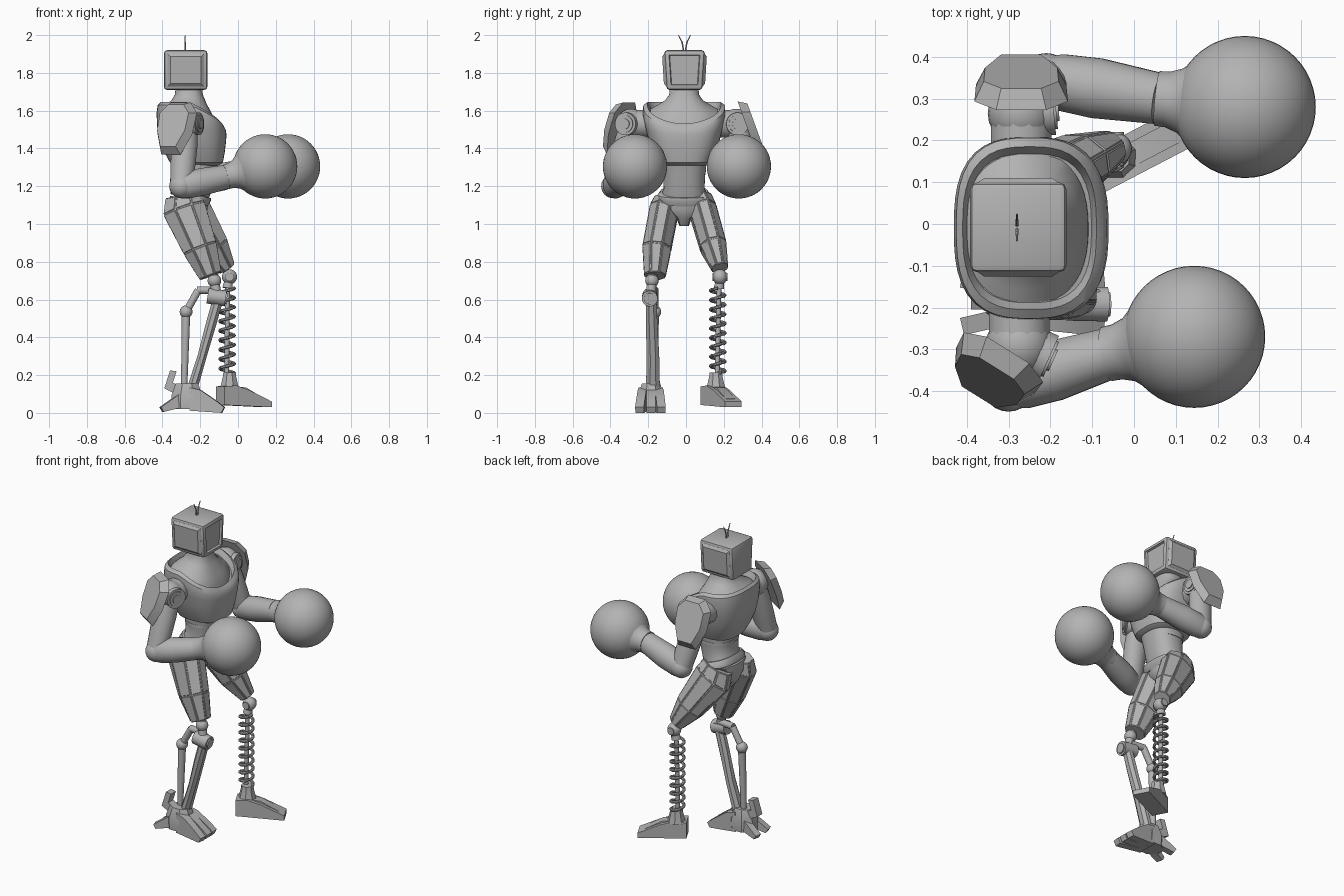
import bpy, bmesh, math
from mathutils import Vector, Matrix, Euler

cube = bpy.data.objects.get("Cube")
if cube:
    bpy.data.objects.remove(cube, do_unlink=True)

gray = bpy.data.materials.new("plain_gray")
gray.use_nodes = True
gray.diffuse_color = (0.45, 0.45, 0.45, 1)
gray.node_tree.nodes["Principled BSDF"].inputs["Base Color"].default_value = gray.diffuse_color
parts = []


def finish(name, bm):
    bmesh.ops.recalc_face_normals(bm, faces=bm.faces)
    mesh = bpy.data.meshes.new(name)
    bm.to_mesh(mesh)
    bm.free()
    mesh.materials.append(gray)
    obj = bpy.data.objects.new(name, mesh)
    bpy.context.collection.objects.link(obj)
    parts.append(obj)
    return obj


def tube(name, rows, sides=24, power=2, panels=0, dip=None):
    """Loft rings along a path; each row is (point, depth radius, width radius)."""
    bm = bmesh.new()
    pts = [Vector(r[0]) for r in rows]
    rings = []
    for i, (p, row) in enumerate(zip(pts, rows)):
        d = (pts[min(i + 1, len(pts) - 1)] - pts[max(i - 1, 0)]).normalized()
        if dip:
            d = Vector((0, 0, 1))
        ref = Vector((0, 1, 0)) if abs(d.y) < 0.8 else Vector((0, 0, 1))
        u = (ref - d * ref.dot(d)).normalized()
        w = u.cross(d)
        ring = []
        for k in range(sides):
            a = math.tau * (k + 0.5) / sides
            c, s = math.cos(a), math.sin(a)
            f = (abs(c) ** power + abs(s) ** power) ** (-1 / power)
            v = p + w * (row[1] * c * f) + u * (row[2] * s * f)
            if dip:
                v.z -= dip[i] * max(0, c + 0.1) ** 1.4
            ring.append(bm.verts.new(v))
        rings.append(ring)
    walls = []
    for a, b in zip(rings, rings[1:]):
        for k in range(sides):
            j = (k + 1) % sides
            walls.append(bm.faces.new((a[k], a[j], b[j], b[k])))
    bm.faces.new(rings[0])
    bm.faces.new(rings[-1])
    bmesh.ops.recalc_face_normals(bm, faces=bm.faces)
    if panels:
        bmesh.ops.inset_individual(bm, faces=walls, thickness=0.005, depth=0)
        bmesh.ops.inset_individual(bm, faces=walls, thickness=0.003, depth=panels)
    return finish(name, bm)


def rod(name, a, b, r, r2=None, sides=16):
    return tube(name, [(a, r, r), (b, r2 or r, r2 or r)], sides)


def ball(name, loc, r, seg=24):
    bm = bmesh.new()
    bmesh.ops.create_uvsphere(bm, u_segments=seg, v_segments=seg // 2, radius=r,
                              matrix=Matrix.Translation(loc))
    return finish(name, bm)


def prism(name, profile, depth, loc, rot=(0, 0, 0), taper=1.0):
    """Extrude an x-z outline along y; the +y face may be scaled."""
    bm = bmesh.new()
    m = Matrix.Translation(loc) @ Euler([math.radians(r) for r in rot]).to_matrix().to_4x4()
    sides = []
    for y, s in ((-depth / 2, 1), (depth / 2, taper)):
        sides.append([bm.verts.new(m @ Vector((x * s, y, z * s))) for x, z in profile])
    a, b = sides
    n = len(a)
    for k in range(n):
        bm.faces.new((a[k], a[(k + 1) % n], b[(k + 1) % n], b[k]))
    bm.faces.new(a)
    bm.faces.new(b)
    return finish(name, bm)


# Boxy head: recessed screen in front, sloped raised panels on the sides
bm = bmesh.new()
bmesh.ops.create_cube(bm, size=1, matrix=Matrix.Translation((-0.277, -0.008, 1.815))
                      @ Matrix.Diagonal((0.23, 0.216, 0.21, 1)))
for v in bm.verts:
    if v.co.z < 1.8:
        v.co.y = -0.008 + (v.co.y + 0.008) * 0.88
bmesh.ops.bevel(bm, geom=bm.edges[:], offset=0.016, segments=2, affect='EDGES', profile=0.5)
bm.normal_update()
for direction, width, slope, push in (((1, 0, 0), 0.012, 0.006, -0.012),
                                      ((0, 1, 0), 0.003, 0.022, 0.012),
                                      ((0, -1, 0), 0.003, 0.022, 0.012)):
    face = max((f for f in bm.faces if f.normal.dot(Vector(direction)) > 0.9),
               key=lambda f: f.calc_area())
    bmesh.ops.inset_region(bm, faces=[face], thickness=width, depth=0)
    bmesh.ops.inset_region(bm, faces=[face], thickness=slope, depth=push)
finish("head", bm)
for side in (-1, 1):
    tube("antenna", [((-0.28, -0.008 + side * y, z), r, r) for y, z, r in
                     ((0.005, 1.915, 0.004), (0.012, 1.96, 0.004), (0.032, 2.0, 0.002))], 6)

# Neck, chest and collar
tube("neck", [((-0.26, -0.01, z), a, b) for z, a, b in
              ((1.55, 0.155, 0.185), (1.605, 0.15, 0.185), (1.628, 0.125, 0.145),
               (1.655, 0.092, 0.1), (1.685, 0.074, 0.079), (1.73, 0.07, 0.075))], 48, 2.4,
     dip=(0.09, 0.08, 0.045, 0.012, 0, 0))
tube("chest", [((x, -0.01, z), a, b) for x, z, a, b in
               ((-0.215, 1.31, 0.11, 0.11), (-0.22, 1.325, 0.14, 0.14),
                (-0.23, 1.38, 0.16, 0.168), (-0.24, 1.45, 0.177, 0.19),
                (-0.245, 1.52, 0.184, 0.205), (-0.248, 1.59, 0.183, 0.218),
                (-0.25, 1.63, 0.175, 0.216), (-0.25, 1.645, 0.16, 0.195),
                (-0.25, 1.61, 0.148, 0.178))],
     48, 2.8, dip=(0, 0, 0, 0.01, 0.04, 0.08, 0.1, 0.1, 0.1))

# Waist, belt and pelvis
tube("abdomen", [((x, -0.01, z), a, b) for x, z, a, b in
                 ((-0.25, 1.15, 0.095, 0.12), (-0.235, 1.19, 0.095, 0.108),
                  (-0.225, 1.26, 0.1, 0.112), (-0.22, 1.33, 0.115, 0.12))], 32, 2.4)
tube("abdomen_band", [((-0.225, -0.01, z), 0.104, 0.117) for z in (1.275, 1.29)], 32, 2.4)
tube("belt", [((x, -0.01, z), a, b) for x, z, a, b in
              ((-0.255, 1.125, 0.1, 0.135), (-0.25, 1.14, 0.108, 0.142),
               (-0.25, 1.155, 0.108, 0.14), (-0.245, 1.17, 0.1, 0.125))], 32, 2.6)
tube("pelvis", [((x, -0.01, z), a, b) for x, z, a, b in
                ((-0.265, 0.99, 0.05, 0.025), (-0.265, 1.03, 0.085, 0.04),
                 (-0.265, 1.08, 0.105, 0.09), (-0.26, 1.14, 0.1, 0.13))], 12, 3)

# Arms: shoulder, pad, upper arm, elbow, forearm, round glove
pad_outline = ((-0.06, 0.14), (0.06, 0.14), (0.112, 0.08), (0.108, -0.04),
               (0.06, -0.155), (-0.06, -0.155), (-0.108, -0.04), (-0.112, 0.08))


def arm(side, shoulder, elbow, wrist, glove, disc_dir, pad, pad_yaw):
    s, e, w, g = (Vector(p) for p in (shoulder, elbow, wrist, glove))
    name = side + "_"
    inner = Vector((s.x, s.y * 0.6, s.z))
    tube(name + "shoulder_mount", [(inner, 0.075, 0.075), (s, 0.075, 0.075)], 12)
    ball(name + "shoulder", s, 0.08)
    d = Vector(disc_dir).normalized()
    for label, r, far in (("disc", 0.06, 0.078), ("disc_rim", 0.046, 0.084), ("hub", 0.028, 0.09)):
        rod(name + "shoulder_" + label, s, s + d * far, r, sides=24)
    down = e - s
    tube(name + "upper_arm", [(s, 0.062, 0.06), (s + down * 0.35, 0.07, 0.062),
                              (s + down * 0.7, 0.066, 0.06), (e, 0.06, 0.058)], 20)
    ball(name + "elbow", e, 0.064)
    f = w - e
    tube(name + "forearm", [(e - f * 0.1, 0.06, 0.05), (e + f * 0.12, 0.072, 0.068),
                            (e + f * 0.45, 0.074, 0.073), (w, 0.064, 0.062)], 20)
    n = g - w
    tube(name + "glove_cuff", [(w - n * 0.02, 0.066, 0.066), (w + n * 0.1, 0.067, 0.067),
                               (w + n * 0.25, 0.078, 0.078), (w + n * 0.38, 0.102, 0.102),
                               (w + n * 0.5, 0.128, 0.128)], 32)
    ball(name + "glove", g, 0.17, 48)
    prism(name + "shoulder_pad", pad_outline, 0.045, pad, (20, 0, pad_yaw), 0.8)


arm("right", (-0.275, -0.29, 1.53), (-0.3, -0.385, 1.2), (-0.06, -0.31, 1.25),
    (0.144, -0.27, 1.305), (1, -0.45, 0), (-0.338, -0.36, 1.52), 148)
arm("left", (-0.27, 0.265, 1.53), (-0.21, 0.345, 1.22), (0.06, 0.3, 1.285),
    (0.265, 0.28, 1.305), (1, 0.1, 0), (-0.27, 0.342, 1.525), 0)

# Thighs with raised armour panels
tube("right_thigh", [((-0.29, -0.105, 1.14), 0.095, 0.06), ((-0.285, -0.115, 1.08), 0.115, 0.077),
                     ((-0.2, -0.155, 0.87), 0.092, 0.076),
                     ((-0.145, -0.165, 0.725), 0.06, 0.056)], 8, 2.5, 0.003)
tube("left_thigh", [((-0.28, 0.075, 1.14), 0.09, 0.06), ((-0.255, 0.09, 1.07), 0.115, 0.072),
                    ((-0.135, 0.145, 0.88), 0.088, 0.07),
                    ((-0.06, 0.18, 0.765), 0.047, 0.043)], 8, 2.5, 0.003)

# Left leg: knee joint, coil spring around a rod, wedge foot
ball("left_knee", (-0.045, 0.18, 0.72), 0.04)
rod("left_knee_pin", (-0.045, 0.14, 0.72), (-0.045, 0.22, 0.72), 0.022)
rod("spring_cap", (-0.055, 0.175, 0.66), (-0.05, 0.178, 0.7), 0.028, 0.022)
rod("spring_rod", (-0.06, 0.165, 0.18), (-0.055, 0.175, 0.69), 0.013)
turns, steps = 9, 16
tube("spring_coil", [((-0.058 + 0.038 * math.cos(math.tau * i / steps),
                       0.168 + 0.038 * math.sin(math.tau * i / steps),
                       0.21 + 0.45 * i / (turns * steps)), 0.009, 0.009)
                     for i in range(turns * steps + 1)], 8)
foot_at = (-0.05, 0.143, 0)
prism("left_foot", ((-0.05, 0.042), (0.232, 0.03), (0.232, 0.06), (0.1, 0.12), (0.02, 0.145),
                    (-0.05, 0.14)), 0.1, foot_at, (0, 0, 27.5))
prism("left_foot_ridge", ((0.0, 0.14), (0.09, 0.135), (0.2, 0.075), (0.2, 0.05), (0.0, 0.05)),
      0.055, foot_at, (0, 0, 27.5))
tube("left_ankle", [((-0.045, 0.158, z), r, r) for z, r in
                    ((0.13, 0.05), (0.19, 0.036), (0.215, 0.033))], 8, 4)

# Right lower leg: knee, cross cylinder, front strut, jointed rear strut
ball("right_knee", (-0.125, -0.18, 0.7), 0.036)
rod("right_knee_link", (-0.13, -0.175, 0.73), (-0.11, -0.19, 0.61), 0.026)
rod("right_shin_cylinder", (-0.16, -0.19, 0.62), (-0.065, -0.192, 0.605), 0.042)
rod("right_shin_cap", (-0.066, -0.192, 0.605), (-0.058, -0.192, 0.604), 0.03)
tube("right_front_strut", [((-0.095, -0.185, 0.64), 0.03, 0.03), ((-0.14, -0.182, 0.48), 0.03, 0.033),
                           ((-0.19, -0.175, 0.3), 0.026, 0.036), ((-0.245, -0.175, 0.12), 0.03, 0.04)], 8)
rear_joint = (-0.275, -0.165, 0.535)
rod("right_rear_link", (-0.12, -0.175, 0.65), (-0.215, -0.165, 0.65), 0.02)
rod("right_upper_rear_strut", (-0.21, -0.165, 0.65), rear_joint, 0.02)
ball("right_rear_joint", rear_joint, 0.034)
rod("right_lower_rear_strut", rear_joint, (-0.285, -0.17, 0.14), 0.023, 0.017)

# Right foot: ankle block, close-set toes, heel claws and spur
tube("right_ankle", [((-0.27, -0.185, z), a, b) for z, a, b in
                     ((0.02, 0.085, 0.065), (0.09, 0.085, 0.07), (0.155, 0.06, 0.05))], 8, 3)
toe = ((0.02, 0.012), (0.19, 0.0), (0.205, 0.03), (0.16, 0.065), (0.08, 0.12), (0.02, 0.135))
for y, yaw in ((-0.225, -6), (-0.185, 0), (-0.148, 5)):
    prism("right_toe", toe, 0.046, (-0.275, y, 0), (0, 0, yaw))
heel = ((0.02, 0.03), (0.12, 0.005), (0.135, 0.03), (0.07, 0.075), (0.02, 0.11))
for y, yaw in ((-0.215, 193), (-0.155, 170)):
    prism("right_heel_claw", heel, 0.042, (-0.28, y, 0), (0, 0, yaw))
prism("right_heel_spur", ((-0.31, 0.09), (-0.39, 0.13), (-0.36, 0.225), (-0.325, 0.22),
                          (-0.345, 0.16), (-0.3, 0.14)), 0.05, (0, -0.18, 0))

# Smooth the round forms, keep facets crisp
for obj in parts:
    obj.select_set(True)
bpy.context.view_layer.objects.active = parts[0]
bpy.ops.object.shade_smooth_by_angle(angle=math.radians(32))
for obj in parts:
    obj.select_set(False)
